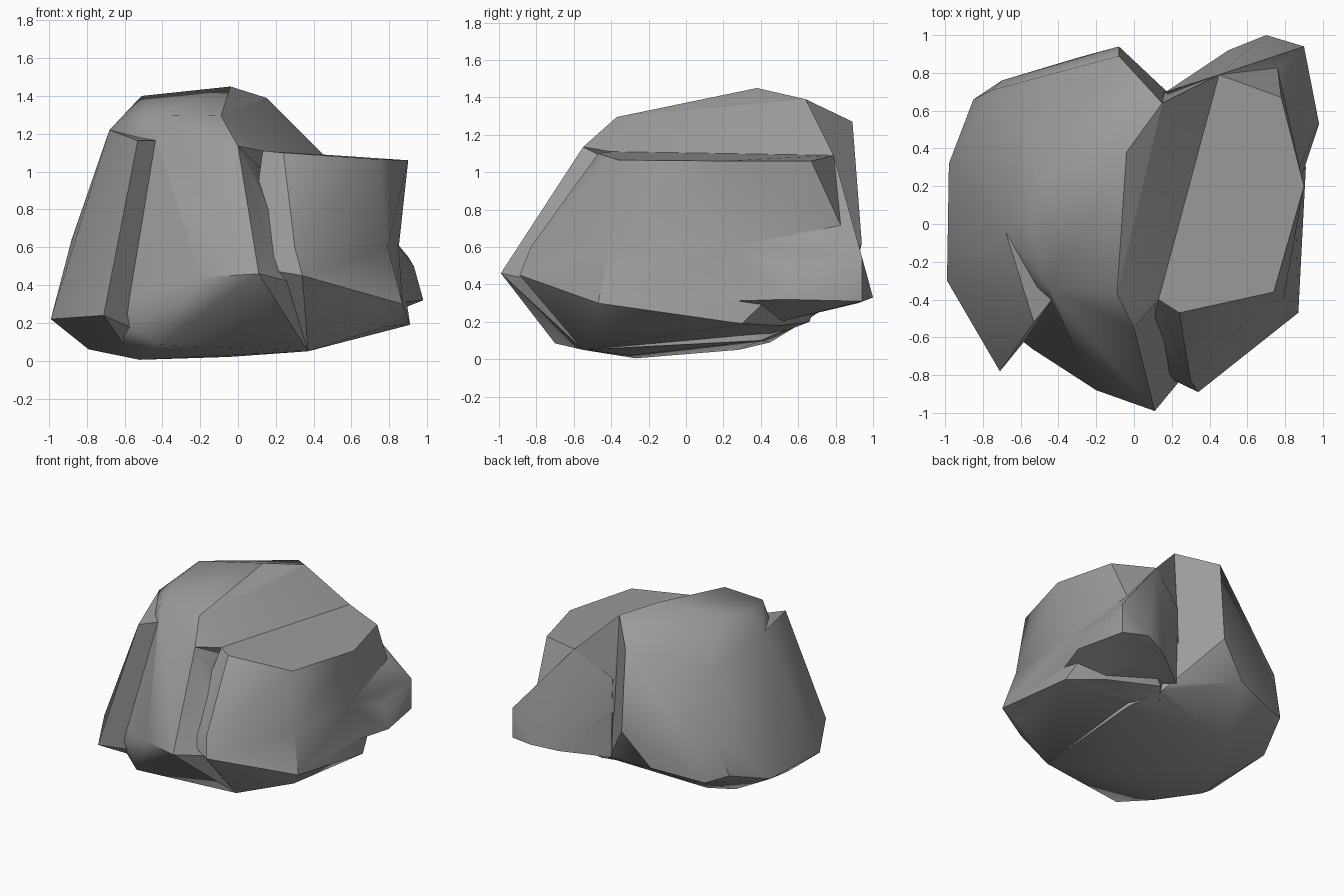
import bpy
import bmesh
import math

default_cube = bpy.data.objects.get("Cube")
if default_cube:
    bpy.data.objects.remove(default_cube, do_unlink=True)

# One plain stone colour
stone = bpy.data.materials.new("grey stone")
stone.use_nodes = True
stone_colour = (0.33, 0.33, 0.33, 1.0)
stone.diffuse_color = stone_colour
stone.node_tree.nodes["Principled BSDF"].inputs["Base Color"].default_value = stone_colour


def boulder(name, corners):
    """Make a faceted convex block spanning the given corners."""
    mesh = bpy.data.meshes.new(name)
    block = bpy.data.objects.new(name, mesh)
    bpy.context.collection.objects.link(block)
    bm = bmesh.new()
    for corner in corners:
        bm.verts.new(corner)
    hull = bmesh.ops.convex_hull(bm, input=bm.verts)
    unused = {item for item in hull["geom_interior"] + hull["geom_unused"]
              if isinstance(item, bmesh.types.BMVert)}
    bmesh.ops.delete(bm, geom=list(unused), context="VERTS")
    bmesh.ops.recalc_face_normals(bm, faces=bm.faces)
    bm.to_mesh(mesh)
    bm.free()
    mesh.materials.append(stone)
    return block


def merge(target, addition):
    """Fuse one block into another and remove the helper block."""
    union = target.modifiers.new("union", "BOOLEAN")
    union.operation = "UNION"
    union.solver = "EXACT"
    union.object = addition
    bpy.context.view_layer.objects.active = target
    bpy.ops.object.modifier_apply(modifier=union.name)
    bpy.data.objects.remove(addition, do_unlink=True)


# Corners shared by neighbouring blocks
peak = (-.04, .38, 1.45)
cleft_top = (.15, .64, 1.39)
crest_front = (-.09, -.37, 1.295)
brow = (0, -.55, 1.135)
gully_top = (.13, -.4, 1.11)
shelf_back = (.45, .79, 1.09)
shelf_corner = (.78, .67, 1.06)
ledge_back = (-.68, -.04, 1.22)
ledge_inner = (-.41, -.37, 1.165)
west_foot = (-.99, -.3, .22)
corner_foot = (-.6, -.5, .08)
spur_root = (.76, .83, .71)
spur_start = (.85, .24, .6)
front_base = (.37, -.55, .05)

# Tall western mass with the sloping summit and front bulge
summit = [peak, cleft_top, crest_front, (-.45, -.34, 1.3), (-.53, -.05, 1.34),
          (-.51, .23, 1.4), (-.58, .56, 1.08), (-.4, .72, 1.08), (-.08, .89, 1.27)]
west_side = [ledge_back, ledge_inner, west_foot, (-.98, .32, .24),
             (-.85, .66, .36), (-.75, .71, .66), (-.88, .1, .64)]
rear = [(-.08, .94, .62), (-.3, .88, .36), (-.7, .76, .3), (.13, .62, .64),
        (.25, .63, .2)]
bulge = [brow, (.11, -.99, .46), (-.2, -.88, .44), (-.54, -.66, .25),
         (.35, -.7, .4)]
base = [(-.79, -.17, .06), (-.52, -.27, .005), (-.05, -.3, .02), front_base,
        (-.64, .28, .05), (-.5, .45, .09), corner_foot, (-.42, -.7, .085),
        (0, -.62, .075), (.4, .4, .1)]
west_mass = boulder("west_mass", summit + west_side + rear + bulge + base)

# Jutting front corner under the small ledge
corner = boulder("front_corner", [
    ledge_back, ledge_inner, west_foot, (-.53, -.52, 1.165),
    (-.71, -.78, .24), corner_foot, (-.4, -.4, .1), (-.78, -.2, .07)])

# Lower eastern mass: a level shelf above a slightly pinched waist
waist = [(.3, -.83, .6), (.05, -.75, .5), (.79, -.41, .6), spur_start,
         spur_root, (.16, .65, .7)]
east_shelf = boulder("east_shelf", waist + [
    gully_top, (.24, -.47, 1.1), shelf_back, shelf_corner, (.9, .2, 1.06),
    (.74, -.36, 1.065), (.4, 0, .3)])
east_foot = boulder("east_foot", waist + [
    (.87, -.47, .3), (.78, -.4, .18), (.34, -.89, .45), front_base,
    (.91, .3, .19), (.68, .51, .18), (.3, .66, .2), (.1, .4, .1), (.4, 0, .9)])

# Incline linking the summit to the shelf
incline = boulder("summit_incline", [
    peak, cleft_top, crest_front, brow, gully_top, shelf_back,
    (.16, .7, .6), (0, 0, .6)])

# Low spur at the rear
spur = boulder("rear_spur", [
    spur_root, spur_start, shelf_back, (.9, .94, .55), (.9, .94, .31), (.7, 1, .33),
    (.98, .53, .32), (.93, .53, .5), (.87, .2, .31), (.5, .92, .3),
    (.17, .7, .9), (.18, .7, .25), (.68, .5, .2), (.3, .4, .3)])

for block in (east_shelf, east_foot, incline, corner, spur):
    merge(west_mass, block)
west_mass.name = "boulder"

# Clean the joins, keep the hard ridges and soften the shallow ones
bm = bmesh.new()
bm.from_mesh(west_mass.data)
bmesh.ops.remove_doubles(bm, verts=bm.verts, dist=.004)
bmesh.ops.dissolve_limit(bm, angle_limit=math.radians(2), verts=bm.verts, edges=bm.edges)
bm.to_mesh(west_mass.data)
bm.free()
bpy.ops.object.select_all(action="DESELECT")
west_mass.select_set(True)
bpy.context.view_layer.objects.active = west_mass
bpy.ops.object.shade_smooth_by_angle(angle=math.radians(38))
